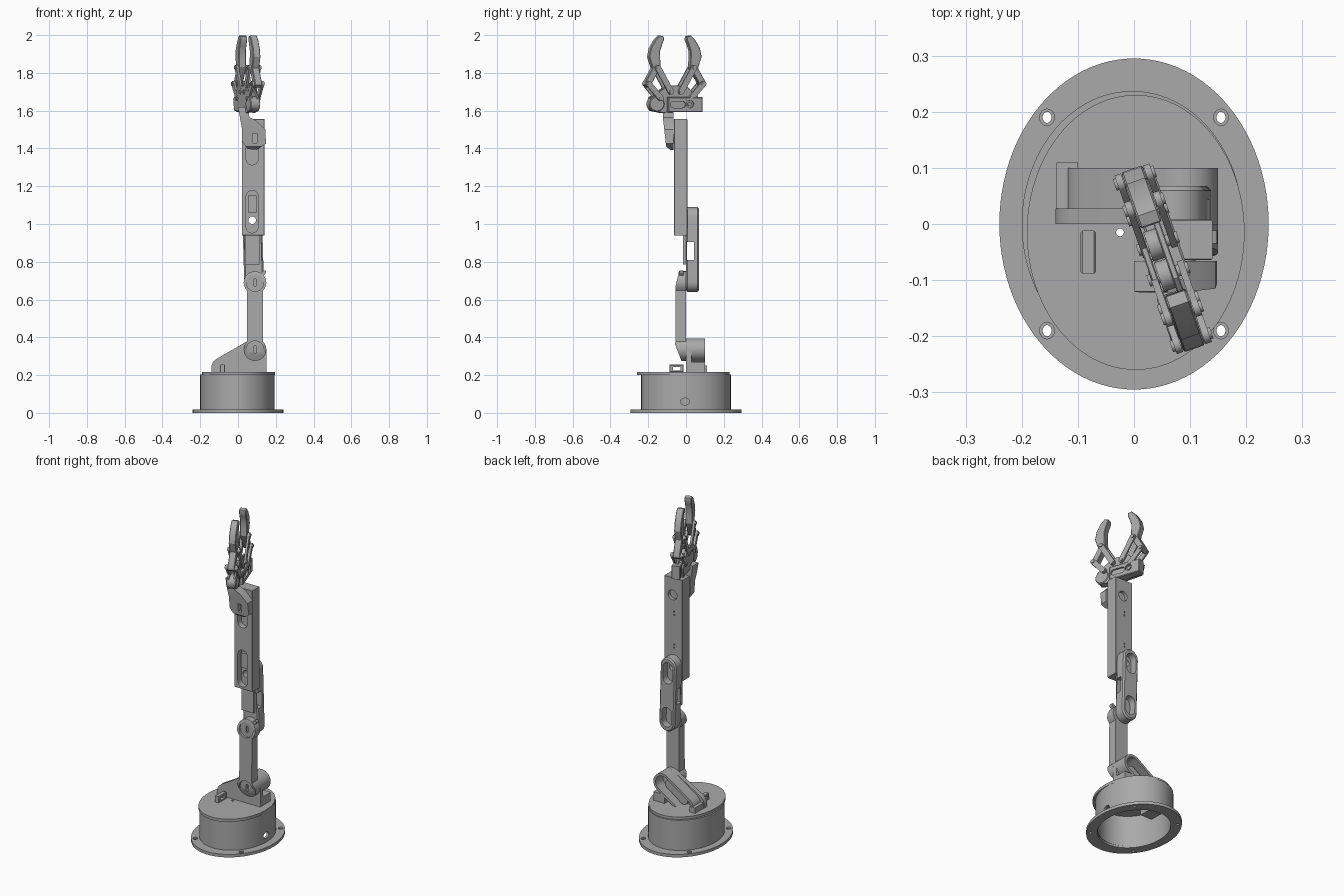
import bpy, bmesh, math
from mathutils import Matrix, Vector

if "Cube" in bpy.data.objects:
    bpy.data.objects.remove(bpy.data.objects["Cube"])

grey = bpy.data.materials.new("plain grey")
grey.diffuse_color = (0.4, 0.4, 0.4, 1)
grey.use_nodes = True
grey.node_tree.nodes["Principled BSDF"].inputs["Base Color"].default_value = grey.diffuse_color


def prism(name, pts, d0, d1, axis="y", bevel=0.0):
    """Extrude a 2D outline from d0 to d1 along an axis."""
    place = {"x": lambda a, b, d: (d, a, b),
             "y": lambda a, b, d: (a, d, b),
             "z": lambda a, b, d: (a, b, d)}[axis]
    bm = bmesh.new()
    lo = [bm.verts.new(place(a, b, d0)) for a, b in pts]
    hi = [bm.verts.new(place(a, b, d1)) for a, b in pts]
    bm.faces.new(lo)
    bm.faces.new(hi)
    for i in range(len(pts)):
        j = (i + 1) % len(pts)
        bm.faces.new((lo[i], lo[j], hi[j], hi[i]))
    bmesh.ops.recalc_face_normals(bm, faces=bm.faces)
    if bevel:
        rim = [e for e in bm.edges if len({v in lo for v in e.verts}) == 1]
        bmesh.ops.bevel(bm, geom=rim, offset=bevel, segments=1, affect="EDGES")
    me = bpy.data.meshes.new(name)
    bm.to_mesh(me)
    bm.free()
    me.materials.append(grey)
    ob = bpy.data.objects.new(name, me)
    bpy.context.collection.objects.link(ob)
    return ob


def oval(cx, cy, rx, ry=None, n=32):
    ry = ry or rx
    return [(cx + rx * math.cos(math.tau * i / n), cy + ry * math.sin(math.tau * i / n))
            for i in range(n)]


def rect(x0, y0, x1, y1):
    return [(x0, y0), (x1, y0), (x1, y1), (x0, y1)]


def capsule(p, q, r, n=12):
    """Outline of a slot with round ends at p and q."""
    a = math.atan2(q[1] - p[1], q[0] - p[0])
    pts = []
    for c, start in ((q, a - math.pi / 2), (p, a + math.pi / 2)):
        for i in range(n + 1):
            t = start + math.pi * i / n
            pts.append((c[0] + r * math.cos(t), c[1] + r * math.sin(t)))
    return pts


def boolean(ob, *tools, op="DIFFERENCE"):
    bpy.context.view_layer.objects.active = ob
    for t in tools:
        m = ob.modifiers.new("cut", "BOOLEAN")
        m.operation, m.object, m.solver = op, t, "EXACT"
        bpy.ops.object.modifier_apply(modifier=m.name)
        bpy.data.objects.remove(t)
    return ob


def cut(pts, d0, d1, axis="y"):
    return prism("cutter", pts, d0, d1, axis)


# Base: hollow oval drum with bolted flange and a turning plate
flange = prism("base_flange", oval(0, 0, .24, .295, 96), 0, .018, "z")
boolean(flange, cut(oval(0, 0, .185, .225, 96), -.1, .1, "z"))
for sx in (-1, 1):
    for sy in (-1, 1):
        x, y = sx * .155, sy * .19
        boolean(flange, cut(oval(x, y, .008, .01, 16), -.1, .1, "z"),
                cut(oval(x, y, .013, .015, 16), .01, .1, "z"))
drum = prism("base_drum", oval(-.003, 0, .197, .237, 96), .012, .202, "z")
boolean(drum, cut(oval(-.003, 0, .183, .223, 96), -.1, .3, "z"),
        cut(oval(-.005, .06, .025, .018, 24), .1, .3, "x"))
plate = prism("turning_plate", oval(.003, -.015, .194, .245, 96), .2, .217, "z")
boolean(plate, cut(oval(-.025, -.015, .007, n=16), .1, .3, "z"))
prism("base_motor", rect(-.11, .02, -.03, .1), .09, .201, "z")

# Cable clip on the plate
clip = prism("cable_clip", rect(-.088, .215, -.012, .255), -.095, -.068, "x", .003)
boolean(clip, cut(rect(-.07, .225, -.03, .243), -.2, 0, "x"))

# Shoulder bracket: flat web in front, round-ended motor housing behind
A, B, C = (.09, .335), (.09, .69), (.075, 1.02)
web = [(-.14, .215), (.15, .215), (.15, .33)]
web += [(A[0] + .06 * math.cos(t), A[1] + .06 * math.sin(t))
        for t in [math.radians(d) for d in range(10, 131, 12)]]
web += [(-.115, .285), (-.132, .27), (-.14, .25)]
prism("shoulder_web", web, .0, .028)
housing = prism("shoulder_housing", capsule((-.06, .235), A, .06), .005, .1)
boolean(housing, cut(capsule((-.06, .235), A, .045), .03, .2),
        cut(rect(-.3, 0, .3, .203), -.2, .3))
prism("shoulder_motor", capsule((-.03, .25), (.07, .32), .025), .02, .065)
prism("shoulder_foot_left", rect(-.138, .215, -.1, .25), .0, .11)
prism("shoulder_foot_right", rect(.075, .215, .15, .27), .0, .1)

# Lower arm: waisted link with round hubs, thinned towards both ends
low = []
for c, s, w in ((A, -1, .042), (B, 1, .042)):
    a0 = math.asin(w / .06)
    n = 20
    for i in range(n + 1):
        t = (math.pi / 2 * s) - (math.pi - a0) + 2 * (math.pi - a0) * i / n
        low.append((c[0] + .06 * math.cos(t), c[1] + .06 * math.sin(t)))
lower = prism("lower_arm", low, -.1, .1)
side = [(0, .27), (-.022, .27), (-.057, .36), (-.055, .67), (-.035, .76), (0, .76)]
boolean(lower, prism("side", side, -.1, .3, "x"), op="INTERSECT")
for c in (A, B):
    boolean(lower, cut(oval(c[0], c[1], .046), -.2, -.042),
            cut(capsule((c[0], c[1] - .012), (c[0], c[1] + .012), .008, 6), -.2, -.02))
prism("arm_stop", capsule((.118, .722), (.14, .745), .009, 6), -.035, -.012)

# Elbow link: round-ended body with two motor pockets and a side window
elbow = prism("elbow_link", capsule((.085, .692), (.075, 1.037), .052), 0, .068, bevel=.008)
boolean(elbow, cut(rect(.003, .81, .043, .905), -.2, .3, "x"),
        cut(capsule((.084, .70), (.083, .755), .032), .025, .2),
        cut(capsule((.076, .965), (.075, 1.03), .032), .025, .2),
        cut(oval(C[0], C[1], .02), -.2, .2))
prism("elbow_pad", rect(.036, .785, .115, .94), -.016, .004)
prism("elbow_pivot", oval(B[0], B[1], .03), -.03, .02)

# Forearm: long box with slots in front and a round hole behind
fore = prism("forearm", rect(.02, .94, .14, 1.555), -.064, .008, bevel=.002)
boolean(fore, cut(capsule((.075, .985), (.075, 1.145), .032), -.2, -.03),
        cut(capsule((.075, 1.345), (.075, 1.43), .032), -.2, -.03),
        cut(oval(C[0], C[1], .02), -.2, .2),
        cut(oval(.085, 1.45, .03), -.012, .2))
for z in (1.13, 1.15, 1.33, 1.35):
    boolean(fore, cut(oval(.075, z, .005, n=8), -.01, .2))
prism("forearm_motor", rect(.052, 1.06, .098, 1.15), -.045, -.025)

# Wrist bracket: faceted lug with a tapered side
wrist = prism("wrist_bracket", [(.0, 1.62), (.055, 1.62), (.06, 1.565), (.1, 1.545), (.145, 1.5),
                                (.148, 1.425), (.1, 1.393), (.05, 1.397), (.02, 1.44), (.02, 1.51)],
              -.2, .1)
taper = [(-.066, 1.39), (-.08, 1.39), (-.105, 1.41), (-.122, 1.56), (-.12, 1.63), (-.066, 1.63)]
boolean(wrist, prism("side", taper, -.1, .3, "x"), op="INTERSECT")
boolean(wrist, cut(rect(.077, 1.43, .1, 1.48), -.2, -.085))
prism("wrist_pivot", oval(.085, 1.45, .025), -.075, -.03)

# Gripper: modelled in the y-z plane, then turned about z
MID = -.062
grip = [prism("gripper_palm_" + n, [(-.2, 1.63), (-.185, 1.6), (-.13, 1.588), (.06, 1.6), (.075, 1.66),
              (.03, 1.7), (0, 1.73), (-.1, 1.735), (-.14, 1.705), (-.19, 1.67)], d, d + .012, "x", .002)
        for n, d in (("back", -.032), ("front", .004))]
motor = prism("gripper_motor", rect(-.105, 1.592, .078, 1.672), -.015, .036, "x", .004)
boolean(motor, cut(capsule((-.078, 1.632), (-.03, 1.632), .017), .026, .1, "x"),
        cut(oval(.01, 1.635, .02), .024, .1, "x"))
grip.append(motor)
grip.append(prism("gripper_motor_horn", oval(.01, 1.635, .011), .0, .032, "x"))
grip.append(prism("gripper_knuckle", oval(-.16, 1.635, .04), -.035, .02, "x", .004))

finger = [(.06, 1.975), (.062, 1.993), (.082, 1.998), (.105, 1.975), (.13, 1.93), (.139, 1.885),
          (.128, 1.85), (.12, 1.825), (.158, 1.755), (.16, 1.735), (.147, 1.722), (.13, 1.735),
          (.088, 1.81), (.078, 1.83), (.08, 1.87), (.081, 1.915), (.07, 1.95)]
tip, outer, inner, root = (.096, 1.828), (.144, 1.742), (.027, 1.70), (.08, 1.665)
for s, word in ((1, "right"), (-1, "left")):
    def put(p):
        return (MID + s * p[0], p[1])
    grip.append(prism("gripper_finger_" + word, [put(p) for p in finger], -.02, .02, "x", .003))
    grip.append(prism("gear_" + word, oval(*put(inner), .026, n=20), -.018, .004, "x"))
    for d, layer in ((-.033, "back"), (.021, "front")):
        for p, q, part in ((inner, tip, "inner_bar"), (root, outer, "outer_bar")):
            grip.append(prism("_".join((part, word, layer)),
                              capsule(put(p), put(q), .015, 8), d, d + .012, "x"))
    for p in (tip, outer, inner, root):
        grip.append(prism("pivot_pin_" + word, oval(*put(p), .01, n=16), -.038, .038, "x"))
turn = Matrix(((.944, -.35, 0, .053), (.33, 1, 0, -.065), (0, 0, 1, 0), (0, 0, 0, 1)))
for ob in grip:
    ob.data.transform(turn @ Matrix.Translation(Vector((0, .065, 0))))

# Smooth the round walls, keep the edges sharp
for ob in bpy.context.scene.objects:
    ob.select_set(True)
    bpy.context.view_layer.objects.active = ob
bpy.ops.object.shade_smooth_by_angle(angle=math.radians(30))
